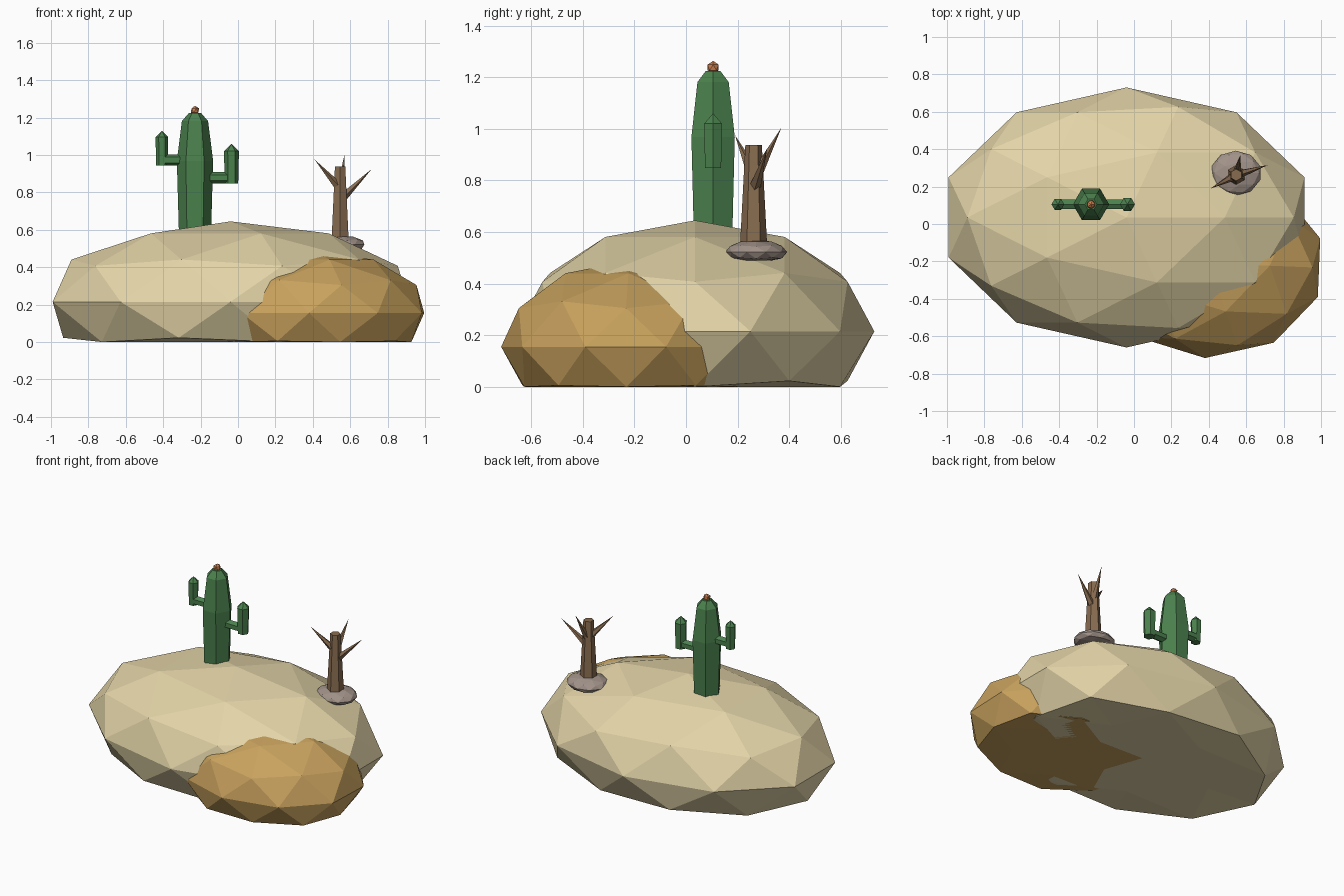
import bpy, bmesh, math
from mathutils import Vector, Matrix

if "Cube" in bpy.data.objects:
    bpy.data.objects.remove(bpy.data.objects["Cube"])


def material(name, rgb):
    m = bpy.data.materials.new(name)
    m.diffuse_color = (*rgb, 1)
    m.use_nodes = True
    m.node_tree.nodes["Principled BSDF"].inputs["Base Color"].default_value = m.diffuse_color
    return m


SAND = material("sand", (0.77, 0.66, 0.39))
OCHRE = material("ochre_sand", (0.58, 0.36, 0.11))
GREEN = material("cactus_green", (0.07, 0.22, 0.075))
WOOD = material("dead_wood", (0.25, 0.15, 0.08))
STONE = material("stone", (0.36, 0.29, 0.25))
BLOOM = material("bloom", (0.62, 0.22, 0.08))


def finish(bm, name, mat):
    bmesh.ops.recalc_face_normals(bm, faces=bm.faces)
    mesh = bpy.data.meshes.new(name)
    bm.to_mesh(mesh)
    bm.free()
    mesh.materials.append(mat)
    obj = bpy.data.objects.new(name, mesh)
    bpy.context.collection.objects.link(obj)
    return obj


def blob(name, mat, centre, radii, floor=None, turn=0, subdiv=2):
    """Faceted ellipsoid, flattened at the floor height."""
    bm = bmesh.new()
    bmesh.ops.create_icosphere(bm, subdivisions=subdiv, radius=1)
    m = (Matrix.Translation(centre) @ Matrix.Rotation(math.radians(turn), 4, 'Z')
         @ Matrix.Diagonal((*radii, 1)))
    bmesh.ops.transform(bm, matrix=m, verts=bm.verts)
    if floor is not None:
        for v in bm.verts:
            v.co.z = max(v.co.z, floor)
    return finish(bm, name, mat)


def tube(name, mat, start, end, profile, sides=6, phase=0):
    """Faceted tube; profile is (fraction along, radius) pairs."""
    start, end = Vector(start), Vector(end)
    axis = end - start
    rot = Vector((0, 0, 1)).rotation_difference(axis.normalized())
    bm = bmesh.new()
    rings = []
    for t, r in profile:
        c = start + axis * t
        if r == 0:
            rings.append([bm.verts.new(c)])
            continue
        angles = [phase + math.tau * i / sides for i in range(sides)]
        rings.append([bm.verts.new(c + rot @ Vector((r * math.cos(a), r * math.sin(a), 0)))
                      for a in angles])
    for a, b in zip(rings, rings[1:]):
        for i in range(sides):
            j = (i + 1) % sides
            bm.faces.new((a[i], a[j], b[0]) if len(b) == 1 else (a[i], a[j], b[j], b[i]))
    for ring in (rings[0], rings[-1]):
        if len(ring) > 1:
            bm.faces.new(ring)
    return finish(bm, name, mat)


# Dunes
blob("main_dune", SAND, (-0.04, 0.035, 0.215), (1.0, 0.695, 0.43), floor=0)
blob("side_dune", OCHRE, (0.40, -0.21, 0.155), (0.62, 0.507, 0.335), floor=0, turn=-2.3)

# Cactus body and bloom
CX, CY = -0.23, 0.105
tube("cactus_body", GREEN, (CX, CY, 0.55), (CX, CY, 1.225),
     [(0, 0.085), (0.62, 0.097), (0.935, 0.07), (1, 0.032)])
blob("cactus_bloom", BLOOM, (CX, CY, 1.238), (0.025, 0.025, 0.025), subdiv=1)

# Cactus arms: horizontal elbow and upright with a pointed cap
for side, x, z, cap, top, r in (("left", -0.407, 0.973, 1.095, 1.13, 0.034),
                                ("right", -0.035, 0.878, 1.02, 1.06, 0.04)):
    tube(f"cactus_{side}_elbow", GREEN, (CX, CY, z), (x, CY, z),
         [(0, 0.03), (1, 0.03)])
    base = z - 0.03
    tube(f"cactus_{side}_arm", GREEN, (x, CY, base), (x, CY, top),
         [(0, r * 0.9), ((cap - base) / (top - base), r), (1, 0)])

# Rock at the foot of the dead tree
blob("rock", STONE, (0.545, 0.272, 0.522), (0.137, 0.12, 0.048), floor=0.49)

# Dead tree trunk and spiky branches
TX, TY = 0.546, 0.262
tube("tree_trunk", WOOD, (TX, TY, 0.5), (TX, TY, 0.938),
     [(0, 0.055), (1, 0.032)], phase=math.pi / 2)
for i, (z, tip) in enumerate(((0.82, (0.41, 0.19, 0.975)),
                              (0.76, (0.715, 0.315, 0.925)),
                              (0.80, (0.57, 0.37, 1.005)))):
    tube(f"tree_branch_{i + 1}", WOOD, (TX, TY, z), tip, [(0, 0.026), (1, 0)], sides=5)
